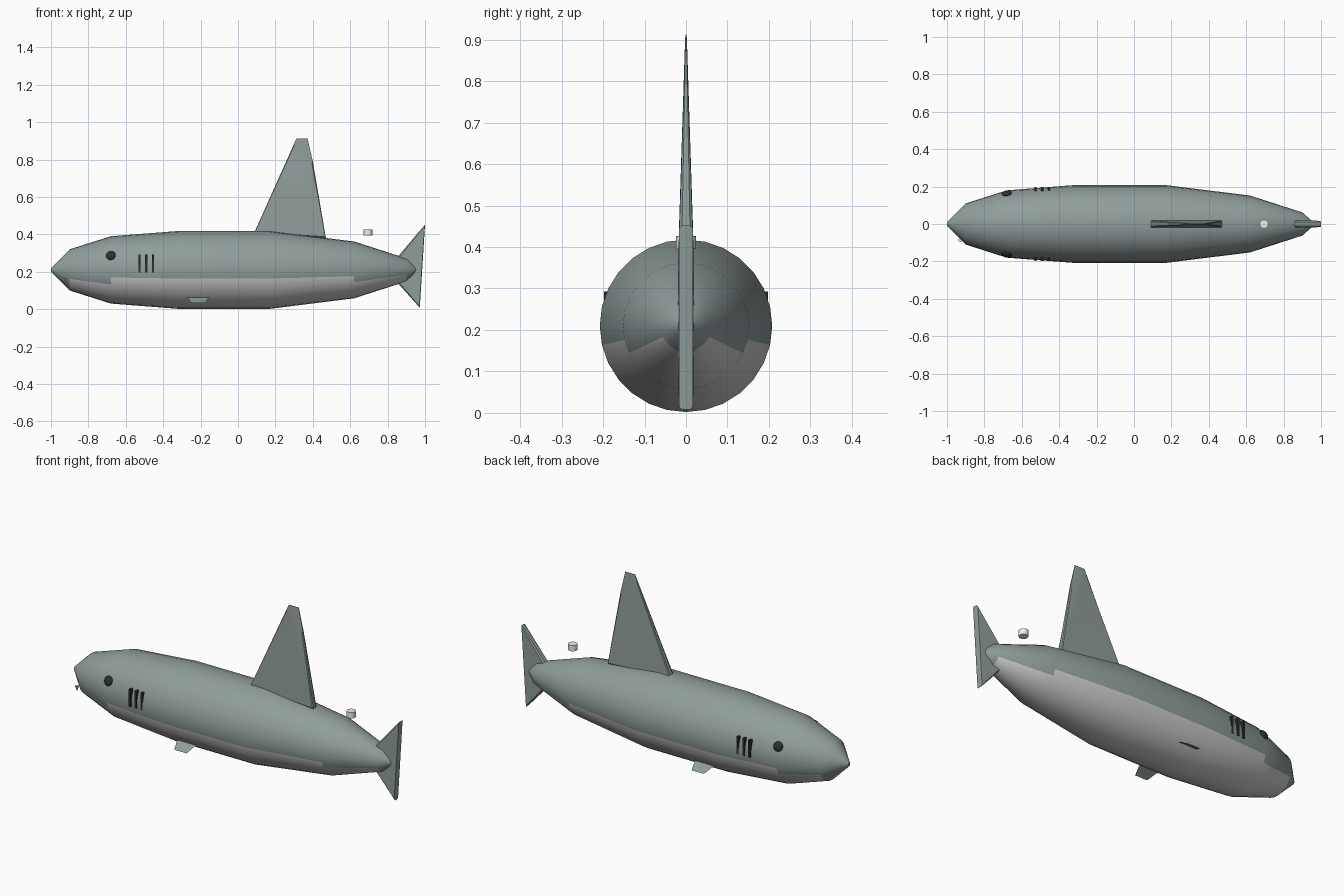
import bpy, bmesh, math
from mathutils import Vector

if "Cube" in bpy.data.objects:
    bpy.data.objects.remove(bpy.data.objects["Cube"])


def material(name, color):
    m = bpy.data.materials.new(name)
    m.diffuse_color = (*color, 1)
    m.use_nodes = True
    m.node_tree.nodes["Principled BSDF"].inputs["Base Color"].default_value = m.diffuse_color
    return m


SKIN = material("skin", (0.28, 0.34, 0.33))
BELLY = material("belly", (0.58, 0.56, 0.55))
DARK = material("dark", (0.025, 0.03, 0.03))
WHITE = material("white", (0.85, 0.85, 0.82))


def finish(bm, name, mats, angle=30):
    bmesh.ops.recalc_face_normals(bm, faces=bm.faces)
    me = bpy.data.meshes.new(name)
    bm.to_mesh(me)
    bm.free()
    ob = bpy.data.objects.new(name, me)
    bpy.context.collection.objects.link(ob)
    for m in mats:
        me.materials.append(m)
    if angle:
        bpy.ops.object.select_all(action='DESELECT')
        ob.select_set(True)
        bpy.context.view_layer.objects.active = ob
        bpy.ops.object.shade_smooth_by_angle(angle=math.radians(angle))
    return ob


# Body: 28-sided lathe along x, pale faces low on the belly
SIDES, MID = 28, 0.21
profile = [(-1, 0.01), (-0.9, 0.11), (-0.68, 0.18), (-0.32, 0.208),
           (0.17, 0.208), (0.62, 0.152), (0.9, 0.062), (0.957, 0.012)]
bm = bmesh.new()
rings = []
for x, r in profile:
    rings.append([bm.verts.new((x, r * math.cos(2 * math.pi * i / SIDES),
                                MID + r * math.sin(2 * math.pi * i / SIDES)))
                  for i in range(SIDES)])
for a, b in zip(rings, rings[1:]):
    for i in range(SIDES):
        j = (i + 1) % SIDES
        bm.faces.new((a[i], a[j], b[j], b[i]))
bm.faces.new(rings[0])
bm.faces.new(rings[-1])
for f in bm.faces:
    f.material_index = int(f.calc_center_median().z < 0.158)
finish(bm, "body", [SKIN, BELLY])


def blade(name, outline, inset=0.008):
    """Fin from (x, z, half thickness) corners, with a chamfered rim."""
    bm = bmesh.new()
    n = len(outline)
    pts = [Vector((x, 0, z)) for x, z, t in outline]
    centre = sum(pts, Vector()) / n
    layers = []
    for s, k in ((-1, inset), (-0.6, 0), (0.6, 0), (1, inset)):
        row = []
        for p, (x, z, t) in zip(pts, outline):
            q = p + (centre - p).normalized() * k
            row.append(bm.verts.new((q.x, s * t, q.z)))
        layers.append(row)
    for a, b in zip(layers, layers[1:]):
        for i in range(n):
            j = (i + 1) % n
            bm.faces.new((a[i], a[j], b[j], b[i]))
    bm.faces.new(layers[0])
    bm.faces.new(layers[-1])
    finish(bm, name, [SKIN])


# Dorsal and tail fins
blade("dorsal_fin", [(0.085, 0.405, 0.018), (0.30, 0.885, 0.003), (0.312, 0.912, 0.002),
                     (0.372, 0.912, 0.002), (0.40, 0.79, 0.005), (0.47, 0.38, 0.018)])
blade("tail_fin", [(0.845, 0.27, 0.02), (1.0, 0.452, 0.017),
                   (0.972, 0.008, 0.017), (0.845, 0.15, 0.02)])

# Paired parts: thin pectoral fins, eyes and gill slits
for side, label in ((-1, "right"), (1, "left")):
    bm = bmesh.new()
    bm.faces.new([bm.verts.new((x, side * y, z)) for x, y, z in
                  ((-0.28, 0.125, 0.072), (-0.15, 0.125, 0.072),
                   (-0.175, 0.2, 0.034), (-0.25, 0.2, 0.034))])
    finish(bm, "pectoral_fin_" + label, [SKIN], 0)

    bm = bmesh.new()
    bmesh.ops.create_uvsphere(bm, u_segments=16, v_segments=10, radius=0.026)
    bmesh.ops.scale(bm, verts=bm.verts, vec=(1, 0.5, 1))
    eye = finish(bm, "eye_" + label, [DARK])
    eye.location = (-0.68, side * 0.164, 0.287)
    eye.rotation_euler = (side * 0.42, 0, side * 0.2)

    for i in range(3):
        bm = bmesh.new()
        bmesh.ops.create_cube(bm, size=1)
        bmesh.ops.scale(bm, verts=bm.verts, vec=(0.012, 0.022, 0.095))
        gill = finish(bm, f"gill_{label}_{i + 1}", [DARK], 0)
        gill.location = (-0.526 + 0.036 * i, side * 0.187, 0.245)


def cone(name, loc, r1, r2, depth, segs):
    bm = bmesh.new()
    bmesh.ops.create_cone(bm, cap_ends=True, segments=segs, radius1=r1, radius2=r2, depth=depth)
    finish(bm, name, [WHITE]).location = loc


# Floating disc ahead of the tail and a tooth by the jaw
cone("disc", (0.695, 0, 0.411), 0.024, 0.024, 0.032, 16)
cone("tooth", (-0.928, -0.085, 0.15), 0.001, 0.011, 0.026, 6)
